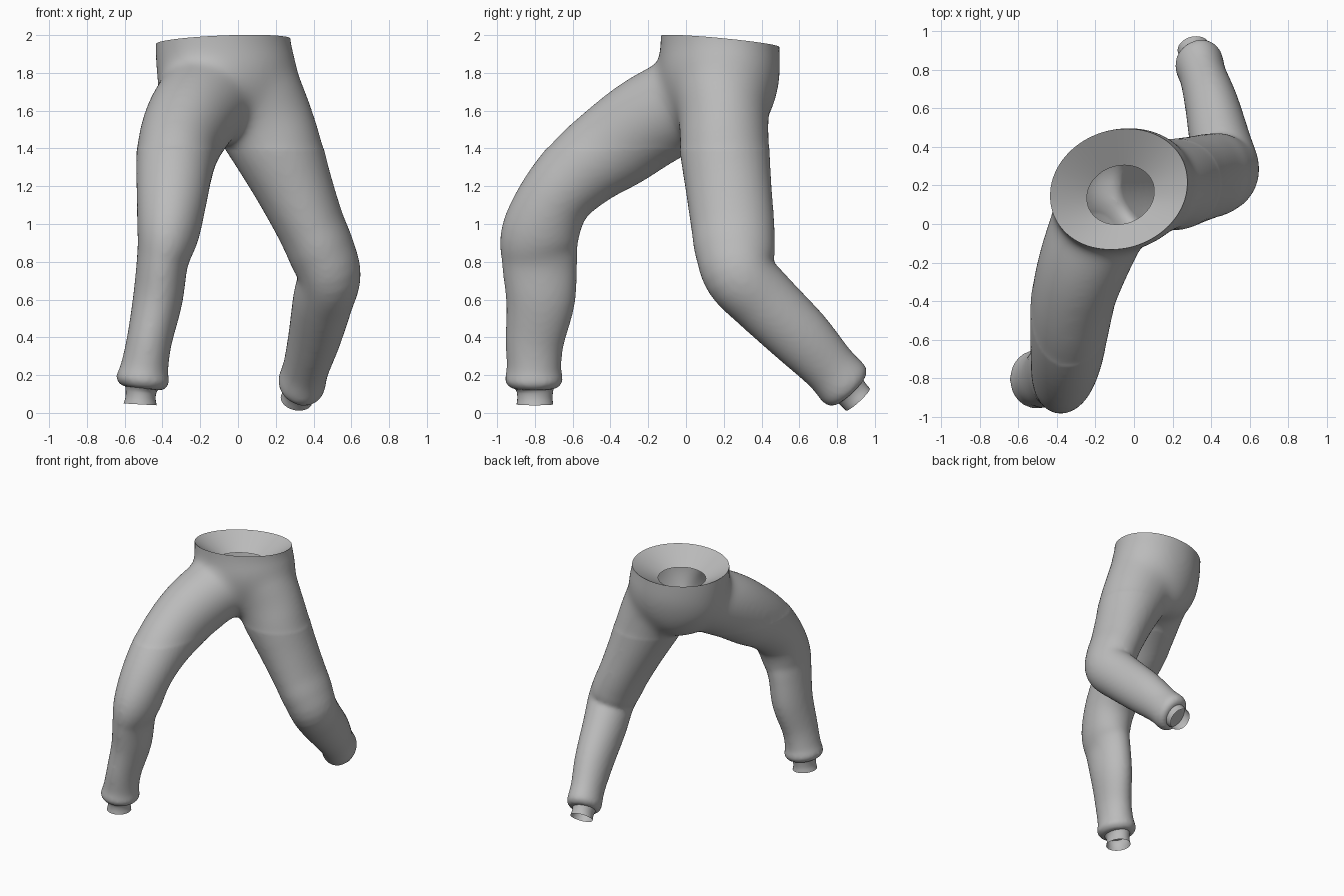
import bpy, bmesh, math
from mathutils import Vector, Matrix

if "Cube" in bpy.data.objects:
    bpy.data.objects.remove(bpy.data.objects["Cube"])

fabric = bpy.data.materials.new("grey fabric")
fabric.use_nodes = True
fabric.diffuse_color = (0.5, 0.5, 0.5, 1)
fabric.node_tree.nodes["Principled BSDF"].inputs["Base Color"].default_value = (0.5, 0.5, 0.5, 1)


def smooth_path(stations, steps):
    """Catmull-Rom interpolation of (x, y, z, side radius, depth radius)."""
    pts = [Vector(s) for s in stations]
    pts = [pts[0] * 2 - pts[1]] + pts + [pts[-1] * 2 - pts[-2]]
    out = []
    for a, b, c, d in zip(pts, pts[1:], pts[2:], pts[3:]):
        for i in range(steps):
            t = i / steps
            out.append((b * 2 + (c - a) * t + (a * 2 - b * 5 + c * 4 - d) * t * t
                        + (b * 3 - a - c * 3 + d) * t ** 3) / 2)
    return out + [pts[-2]]


def tube(bm, stations, steps=5, sides=32, closed=True, turn=0):
    """Loft elliptical rings square to a path."""
    path = smooth_path(stations, steps)
    rings = []
    for i, p in enumerate(path):
        centre = Vector(p[:3])
        before, after = path[max(i - 1, 0)], path[min(i + 1, len(path) - 1)]
        tangent = (Vector(after[:3]) - Vector(before[:3])).normalized()
        side = Vector((1, 0, 0))
        side = (side - tangent * side.dot(tangent)).normalized()
        side = Matrix.Rotation(turn, 3, tangent) @ side
        depth = tangent.cross(side)
        ring = []
        for k in range(sides):
            a = math.tau * k / sides
            ring.append(bm.verts.new(centre + side * p[3] * math.cos(a) + depth * p[4] * math.sin(a)))
        rings.append(ring)
    for r, s in zip(rings, rings[1:]):
        for k in range(sides):
            n = (k + 1) % sides
            bm.faces.new((r[k], r[n], s[n], s[k]))
    if closed:
        bm.faces.new(rings[0][::-1])
        bm.faces.new(rings[-1])


def make_object(name, bm):
    mesh = bpy.data.meshes.new(name)
    bm.normal_update()
    bm.to_mesh(mesh)
    bm.free()
    mesh.materials.append(fabric)
    ob = bpy.data.objects.new(name, mesh)
    bpy.context.collection.objects.link(ob)
    return ob


def shade(ob, degrees):
    bpy.ops.object.select_all(action='DESELECT')
    ob.select_set(True)
    bpy.context.view_layer.objects.active = ob
    bpy.ops.object.shade_smooth_by_angle(angle=math.radians(degrees))


# Forward leg: hip, thigh, knee, shin, gathered hem
right_leg = [
    (-0.14, 0.1, 1.7, 0.26, 0.25), (-0.25, -0.17, 1.56, 0.24, 0.252),
    (-0.31, -0.36, 1.43, 0.222, 0.243), (-0.335, -0.54, 1.30, 0.205, 0.218),
    (-0.35, -0.69, 1.14, 0.187, 0.195), (-0.37, -0.772, 0.95, 0.165, 0.206),
    (-0.40, -0.775, 0.8, 0.137, 0.2), (-0.425, -0.77, 0.6, 0.132, 0.184),
    (-0.47, -0.80, 0.38, 0.12, 0.155), (-0.495, -0.805, 0.24, 0.127, 0.145),
    (-0.505, -0.805, 0.17, 0.142, 0.154), (-0.51, -0.805, 0.13, 0.11, 0.125)]
# Trailing leg, bent back at the knee
left_leg = [
    (0.07, 0.19, 1.7, 0.27, 0.26), (0.14, 0.2, 1.55, 0.26, 0.24),
    (0.21, 0.205, 1.4, 0.24, 0.238), (0.295, 0.225, 1.2, 0.207, 0.228),
    (0.38, 0.247, 1.0, 0.183, 0.221), (0.44, 0.26, 0.86, 0.178, 0.213),
    (0.482, 0.285, 0.73, 0.168, 0.19), (0.45, 0.41, 0.595, 0.16, 0.18),
    (0.405, 0.61, 0.4, 0.14, 0.167), (0.36, 0.76, 0.24, 0.122, 0.145),
    (0.335, 0.84, 0.15, 0.126, 0.148), (0.325, 0.868, 0.12, 0.1, 0.12)]
# Hips and seat
pelvis = [
    (-0.08, 0.18, 2.3, 0.365, 0.305), (-0.08, 0.18, 1.95, 0.367, 0.31),
    (-0.06, 0.175, 1.8, 0.38, 0.318), (-0.05, 0.17, 1.65, 0.36, 0.29),
    (-0.04, 0.16, 1.52, 0.25, 0.23), (-0.03, 0.15, 1.45, 0.12, 0.13)]

bm = bmesh.new()
tube(bm, right_leg)
tube(bm, left_leg)
tube(bm, pelvis, turn=-math.radians(20))
bmesh.ops.recalc_face_normals(bm, faces=bm.faces)
trousers = make_object("trousers", bm)

# Fuse the parts into one soft skin
remesh = trousers.modifiers.new("fuse", 'REMESH')
remesh.mode = 'VOXEL'
remesh.voxel_size = 0.014
soften = trousers.modifiers.new("soften", 'SMOOTH')
soften.factor = 0.5
soften.iterations = 12
graph = bpy.context.evaluated_depsgraph_get()
bm = bmesh.new()
bm.from_mesh(bpy.data.meshes.new_from_object(trousers.evaluated_get(graph)))
trousers.modifiers.clear()

# Blend the hips into the thighs
hips = [v for v in bm.verts if 1.4 < v.co.z < 2.1]
for _ in range(50):
    bmesh.ops.smooth_vert(bm, verts=hips, factor=0.5,
                          use_axis_x=True, use_axis_y=True, use_axis_z=True)

# Cut the tilted waist, then turn its edge inward as a funnel
bmesh.ops.bisect_plane(bm, geom=bm.verts[:] + bm.edges[:] + bm.faces[:],
                       plane_co=(-0.08, 0.18, 1.967), plane_no=(-0.05, 0.1, 1), clear_outer=True)
rim = [e for e in bm.edges if e.is_boundary]
new = bmesh.ops.extrude_edge_only(bm, edges=rim)["geom"]
inner = [v for v in new if isinstance(v, bmesh.types.BMVert)]
centre = sum((v.co for v in inner), Vector()) / len(inner)
for v in inner:
    v.co = centre + (v.co - centre) * 0.49 + Vector((0.01, -0.03, -0.12))
for f in bm.faces:
    f.material_index = 0
bm.to_mesh(trousers.data)
bm.free()
trousers.data.materials.clear()
trousers.data.materials.append(fabric)
shade(trousers, 50)

# Open ankle cuffs
cuffs = {
    "right_cuff": [(-0.508, -0.803, 0.155, 0.1, 0.115), (-0.513, -0.8, 0.12, 0.083, 0.098),
                   (-0.516, -0.8, 0.08, 0.08, 0.093), (-0.518, -0.8, 0.045, 0.088, 0.097)],
    "left_cuff": [(0.328, 0.835, 0.15, 0.1, 0.11), (0.322, 0.86, 0.125, 0.085, 0.095),
                  (0.316, 0.885, 0.098, 0.08, 0.088), (0.31, 0.91, 0.071, 0.085, 0.086)]}
for name, stations in cuffs.items():
    bm = bmesh.new()
    tube(bm, stations, steps=3, closed=False)
    bmesh.ops.recalc_face_normals(bm, faces=bm.faces)
    shade(make_object(name, bm), 50)
